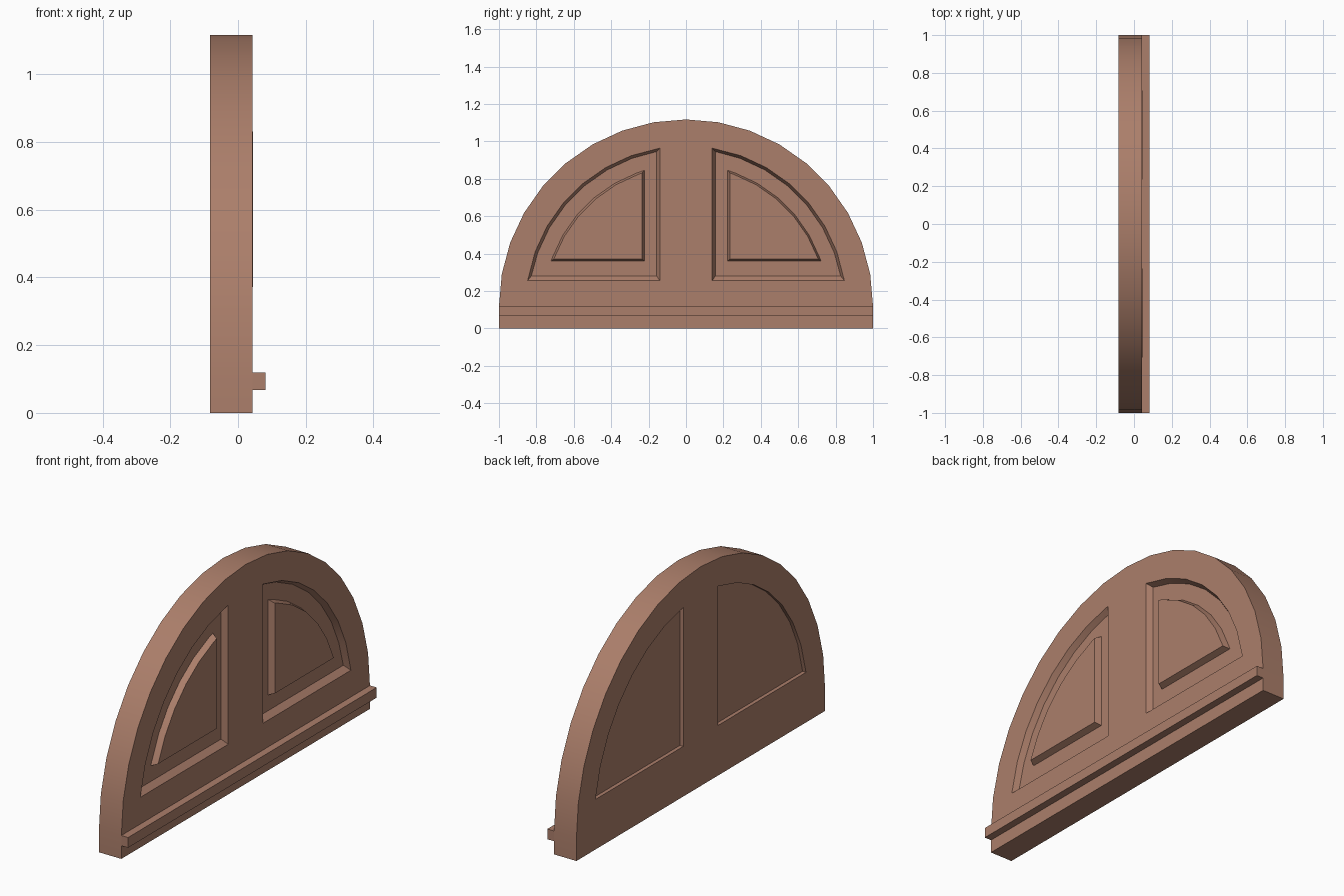
import bpy, bmesh, math

if "Cube" in bpy.data.objects:
    bpy.data.objects.remove(bpy.data.objects["Cube"])

CZ = 0.117                      # height of the arch centre
BACK, FRONT = -0.083, 0.043     # slab faces along x

wood = bpy.data.materials.new("warm brown wood")
wood.diffuse_color = (0.41, 0.21, 0.145, 1)
wood.use_nodes = True
wood.node_tree.nodes["Principled BSDF"].inputs["Base Color"].default_value = wood.diffuse_color


def finish(bm, name):
    bmesh.ops.remove_doubles(bm, verts=bm.verts, dist=0.0005)
    bmesh.ops.recalc_face_normals(bm, faces=bm.faces)
    me = bpy.data.meshes.new(name)
    bm.to_mesh(me)
    bm.free()
    me.materials.append(wood)
    me.shade_smooth()
    me.set_sharp_from_angle(angle=math.radians(30))
    ob = bpy.data.objects.new(name, me)
    bpy.context.collection.objects.link(ob)
    return ob


def polar(r, a):
    return (r * math.sin(a), CZ + r * math.cos(a))


def quadrant(y0, z0, r):
    """Quarter-arch outline: arc from the top down to the sill, then the corner."""
    angles = [math.asin(y0 / r)] + [math.radians(d) for d in range(20, 71, 10)]
    angles.append(math.acos((z0 - CZ) / r))
    return [polar(r, a) for a in angles] + [(y0, z0)]


opening = quadrant(0.14, 0.255, 0.858)
outer = [polar(1.0, math.radians(d)) for d in range(0, 91, 10)]

bm = bmesh.new()


def face(points):
    bm.faces.new([bm.verts.new(p) for p in points])


def loft(rings, side):
    """Join (x, outline) rings with quads and cap the last one."""
    pts = [[(x, side * y, z) for y, z in outline] for x, outline in rings]
    n = len(pts[0])
    for a, b in zip(pts, pts[1:]):
        for i in range(n):
            j = (i + 1) % n
            face([a[i], a[j], b[j], b[i]])
    face(pts[-1])


for side in (1, -1):
    # flat front and back of the frame around the opening
    for x in (FRONT, BACK):
        upper = outer + opening[-2::-1]
        lower = [outer[0], opening[0], opening[-1], opening[-2], outer[-1], (1, 0), (0, 0)]
        for outline in (upper, lower):
            face([(x, side * y, z) for y, z in outline])
    # rim and underside
    rim = outer + [(1, 0), (0, 0)]
    for (y1, z1), (y2, z2) in zip(rim, rim[1:]):
        face([(FRONT, side * y1, z1), (FRONT, side * y2, z2),
              (BACK, side * y2, z2), (BACK, side * y1, z1)])
    # front: sloped recess with raised field
    loft([(FRONT, opening),
          (0.014, quadrant(0.157, 0.28, 0.843)),
          (0.014, quadrant(0.223, 0.36, 0.761)),
          (0.045, quadrant(0.235, 0.372, 0.751))], side)
    # back: shallow straight recess
    loft([(BACK, opening), (BACK + 0.019, opening)], side)

finish(bm, "arched_panel")

# moulding strip along the bottom of the front
bm = bmesh.new()
bmesh.ops.create_cube(bm, size=1)
for v in bm.verts:
    v.co.x = 0.081 if v.co.x > 0 else FRONT
    v.co.y *= 2
    v.co.z = 0.119 if v.co.z > 0 else 0.067
finish(bm, "bottom_ledge")
